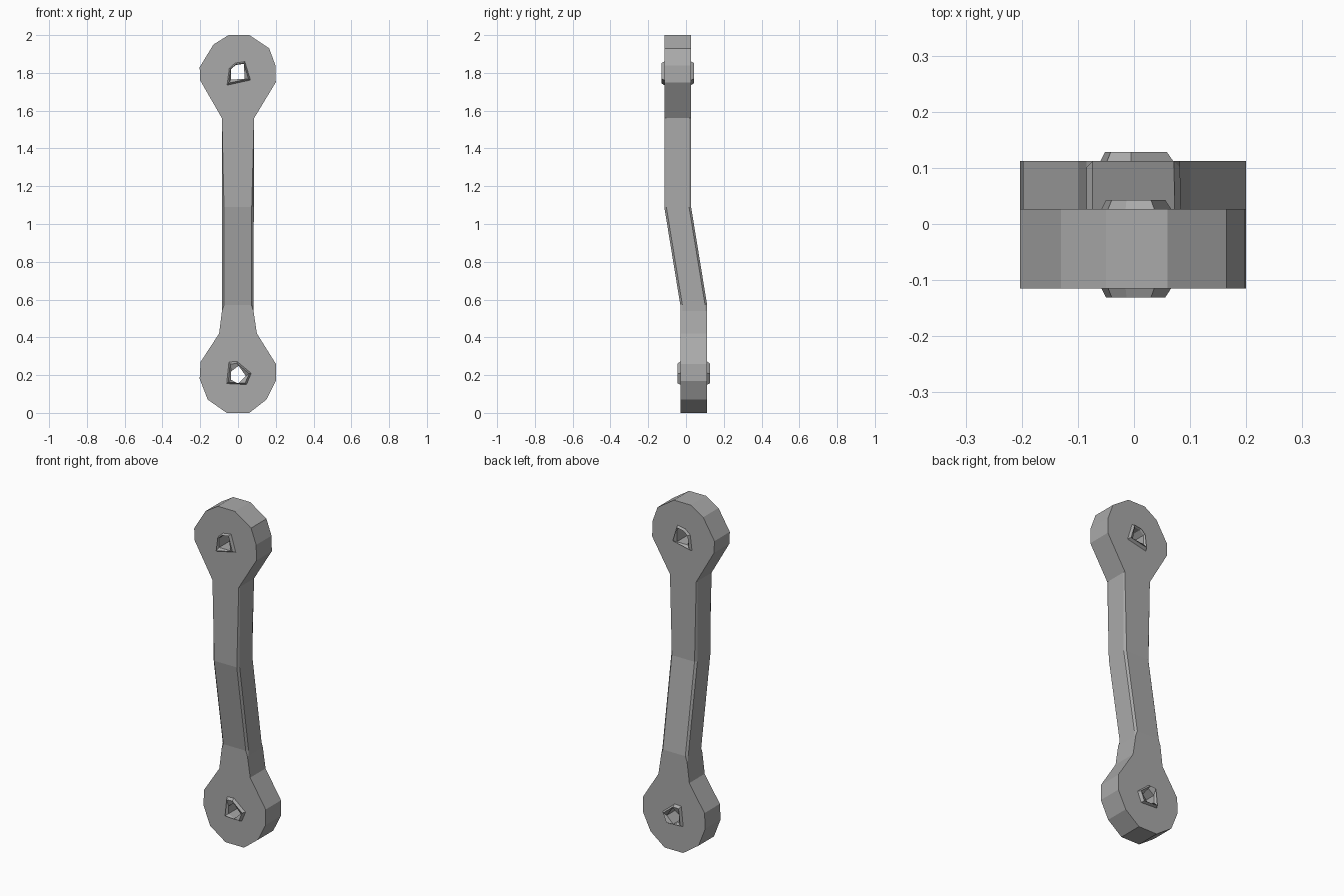
import bpy, bmesh, math
from mathutils import Vector

cube = bpy.data.objects.get("Cube")
if cube:
    bpy.data.objects.remove(cube, do_unlink=True)

grey = bpy.data.materials.new("plain grey")
grey.use_nodes = True
grey.diffuse_color = (0.4, 0.4, 0.4, 1)
grey.node_tree.nodes["Principled BSDF"].inputs["Base Color"].default_value = (0.4, 0.4, 0.4, 1)

THICK = 0.142
BEND_LOW, BEND_HIGH = 0.57, 1.09


def centre_y(z):
    """Middle of the bar: low end sits back, high end sits forward."""
    t = min(max((z - BEND_LOW) / (BEND_HIGH - BEND_LOW), 0), 1)
    return 0.041 - 0.085 * t


def finish(name, bm):
    bmesh.ops.recalc_face_normals(bm, faces=bm.faces)
    mesh = bpy.data.meshes.new(name)
    bm.to_mesh(mesh)
    bm.free()
    mesh.materials.append(grey)
    obj = bpy.data.objects.new(name, mesh)
    bpy.context.collection.objects.link(obj)
    return obj


def prism(bm, outline, y0, y1):
    """Extrude an x-z outline from y0 to y1."""
    face = bm.faces.new([bm.verts.new((x, y0, z)) for x, z in outline])
    out = bmesh.ops.extrude_face_region(bm, geom=[face])
    for v in out["geom"]:
        if isinstance(v, bmesh.types.BMVert):
            v.co.y = y1


# Link arm: flat outline, thickened, bent and chamfered along the shaft
right = [(0.06, 2.0), (0.165, 1.93), (0.198, 1.84), (0.2, 1.75), (0.085, 1.56),
         (0.082, 0.54), (0.1, 0.42), (0.2, 0.26), (0.2, 0.17), (0.15, 0.07), (0.06, 0)]
left = [(-0.06, 0), (-0.16, 0.07), (-0.203, 0.18), (-0.198, 0.27), (-0.1, 0.42),
        (-0.085, 0.54), (-0.085, 1.56), (-0.2, 1.76), (-0.203, 1.83), (-0.13, 1.95), (-0.05, 2.0)]
bm = bmesh.new()
prism(bm, right + left, -THICK / 2, THICK / 2)
for z in (0.42, BEND_LOW, BEND_HIGH, 1.56):
    bmesh.ops.bisect_plane(bm, geom=bm.verts[:] + bm.edges[:] + bm.faces[:],
                           plane_co=(0, 0, z), plane_no=(0, 0, 1))
bmesh.ops.recalc_face_normals(bm, faces=bm.faces)
shaft = [e for e in bm.edges
         if all(0.5 < v.co.z < 1.6 for v in e.verts)
         and abs(e.verts[0].co.z - e.verts[1].co.z) > 0.01
         and e.calc_face_angle(0) > 1]
bmesh.ops.bevel(bm, geom=shaft, offset=0.011, segments=1, affect='EDGES')
for v in bm.verts:
    v.co.y += centre_y(v.co.z)
arm = finish("link_arm", bm)

# Pin holes, with a raised tapered collar on each face of both eyes
top_hole = [(-0.037, 1.765), (0.036, 1.765), (0.033, 1.848), (-0.012, 1.842), (-0.037, 1.82)]
low_hole = [(0.0, 0.155), (0.042, 0.195), (0.004, 0.25), (-0.036, 0.22), (-0.036, 0.175)]
top_rim = [(-0.058, 1.735), (0.066, 1.762), (0.036, 1.86), (-0.015, 1.852), (-0.046, 1.825)]
low_rim = [(0.045, 0.15), (0.07, 0.21), (-0.005, 0.272), (-0.048, 0.27), (-0.06, 0.155)]


def collar(name, hole, rim, y, side):
    bm = bmesh.new()
    n = len(hole)
    mid = Vector((sum(p[0] for p in hole) / n, 0, sum(p[1] for p in hole) / n))
    base = sorted(rim, key=lambda p: math.atan2(p[1] - mid.z, p[0]))
    bore = sorted(hole, key=lambda p: math.atan2(p[1] - mid.z, p[0]))
    rings = []
    for pts, depth, scale in ((bore, -0.02, 1), (bore, 0.006, 1),
                              (base, 0.016, 0.85), (base, 0, 1), (base, -0.02, 1)):
        rings.append([bm.verts.new((mid.x + (x - mid.x) * scale, y + side * depth,
                                    mid.z + (z - mid.z) * scale)) for x, z in pts])
    for k in range(len(rings)):
        a, b = rings[k], rings[(k + 1) % len(rings)]
        for i in range(n):
            j = (i + 1) % n
            bm.faces.new((a[i], a[j], b[j], b[i]))
    return finish(name, bm)


for end, hole, rim in (("upper", top_hole, top_rim), ("lower", low_hole, low_rim)):
    bm = bmesh.new()
    prism(bm, hole, -0.4, 0.4)
    cutter = finish(end + "_hole_cutter", bm)
    cutter.hide_render = True
    cutter.hide_set(True)
    cutter.display_type = 'WIRE'
    cut = arm.modifiers.new(end + " hole", 'BOOLEAN')
    cut.operation, cut.solver, cut.object = 'DIFFERENCE', 'EXACT', cutter
    y = centre_y(hole[0][1])
    for side, word in ((-1, "front"), (1, "back")):
        collar(f"{end}_{word}_collar", hole, rim, y + side * THICK / 2, side)
